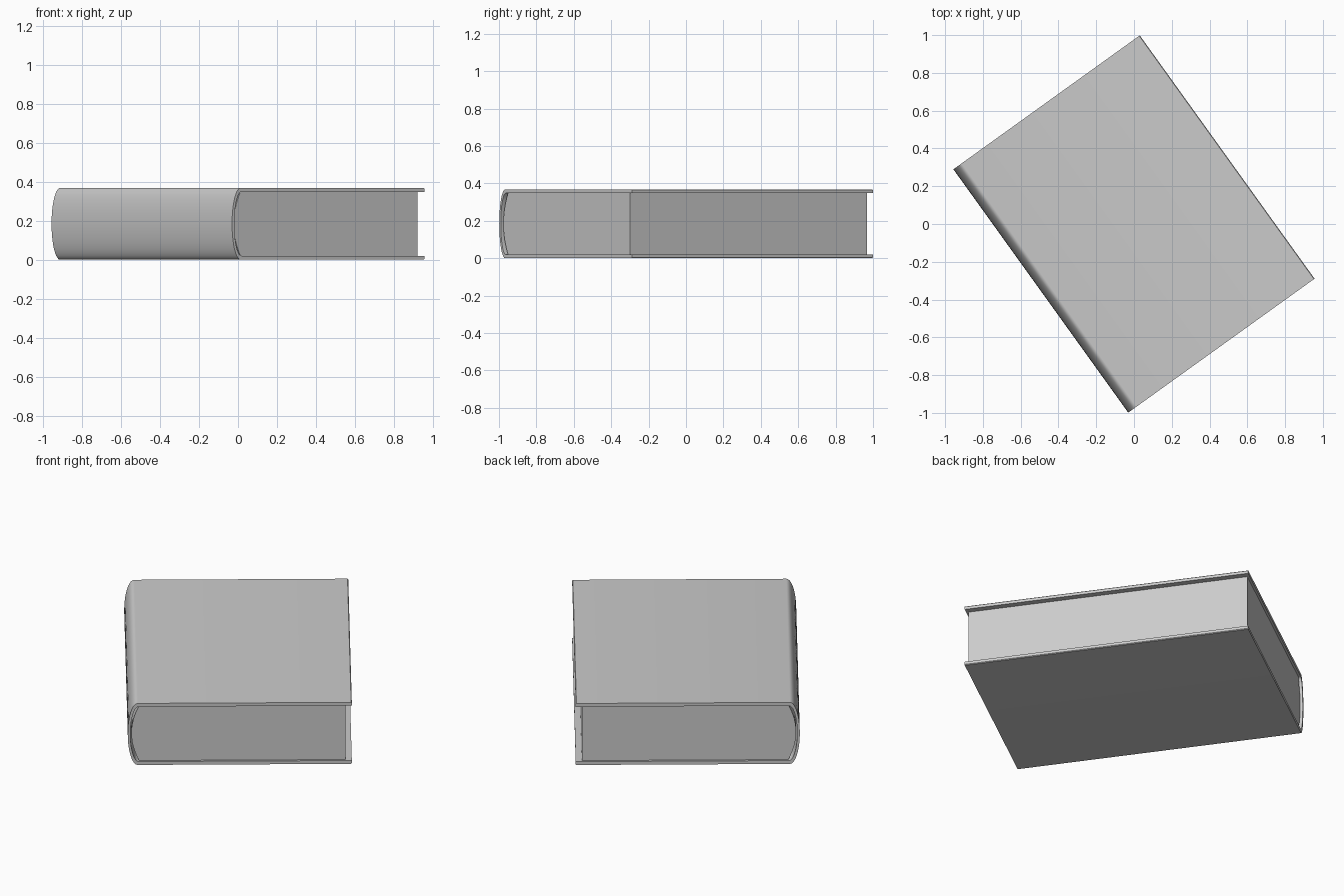
import bpy
import math

cube = bpy.data.objects.get("Cube")
if cube:
    bpy.data.objects.remove(cube, do_unlink=True)

WIDTH, LENGTH, HEIGHT = 1.215, 1.586, 0.368
BOARD = 0.02        # cover thickness
TURN = math.radians(35.7)
HALF = HEIGHT / 2

grey = bpy.data.materials.new("plain grey")
grey.use_nodes = True
colour = (0.6, 0.6, 0.6, 1)
grey.diffuse_color = colour
grey.node_tree.nodes["Principled BSDF"].inputs["Base Color"].default_value = colour


def extrude_profile(name, profile, length):
    """Extrude an (x, z) outline along y and turn it into place."""
    n = len(profile)
    verts = [(x, y, z + HALF) for y in (-length / 2, length / 2) for x, z in profile]
    faces = [(i, (i + 1) % n, n + (i + 1) % n, n + i) for i in range(n)]
    faces += [tuple(reversed(range(n))), tuple(range(n, 2 * n))]
    mesh = bpy.data.meshes.new(name)
    mesh.from_pydata(verts, [], [tuple(reversed(f)) for f in faces])
    mesh.materials.append(grey)
    obj = bpy.data.objects.new(name, mesh)
    bpy.context.collection.objects.link(obj)
    obj.rotation_euler.z = TURN
    # Consistent outward normals, then smooth spine with sharp edges
    bpy.ops.object.select_all(action="DESELECT")
    obj.select_set(True)
    bpy.context.view_layer.objects.active = obj
    bpy.ops.object.mode_set(mode="EDIT")
    bpy.ops.mesh.select_all(action="SELECT")
    bpy.ops.mesh.normals_make_consistent(inside=False)
    bpy.ops.object.mode_set(mode="OBJECT")
    bpy.ops.object.shade_smooth_by_angle(angle=math.radians(30))
    return obj


def spine_arc(start, depth, half, steps=20):
    """Half ellipse from top to bottom, bulging towards -x."""
    angles = [math.pi * i / steps for i in range(steps + 1)]
    return [(start + depth * (1 - math.sin(a)), half * math.cos(a)) for a in angles]


left, right = -WIDTH / 2, WIDTH / 2

# Wrapped cover: two boards joined by a rounded spine
soft = 0.004
outer = [(right, HALF - soft), (right - soft, HALF)]
outer += spine_arc(left, 0.054, HALF)
outer += [(right - soft, -HALF), (right, -HALF + soft)]
inner = [(right, -HALF + BOARD)]
inner += reversed(spine_arc(left + 0.014, 0.045, HALF - BOARD))
inner += [(right, HALF - BOARD)]
extrude_profile("cover", outer + inner, LENGTH)

# Page block: flat fore edge and a shallow curved back
page_half = HALF - BOARD
steps = 12
back = []
for i in range(steps + 1):
    t = 1 - 2 * i / steps
    back.append((left + 0.02 + 0.042 * t * t, page_half * t))
fore = right - 0.034
extrude_profile("pages", [(fore, page_half)] + back + [(fore, -page_half)], LENGTH - 0.026)
